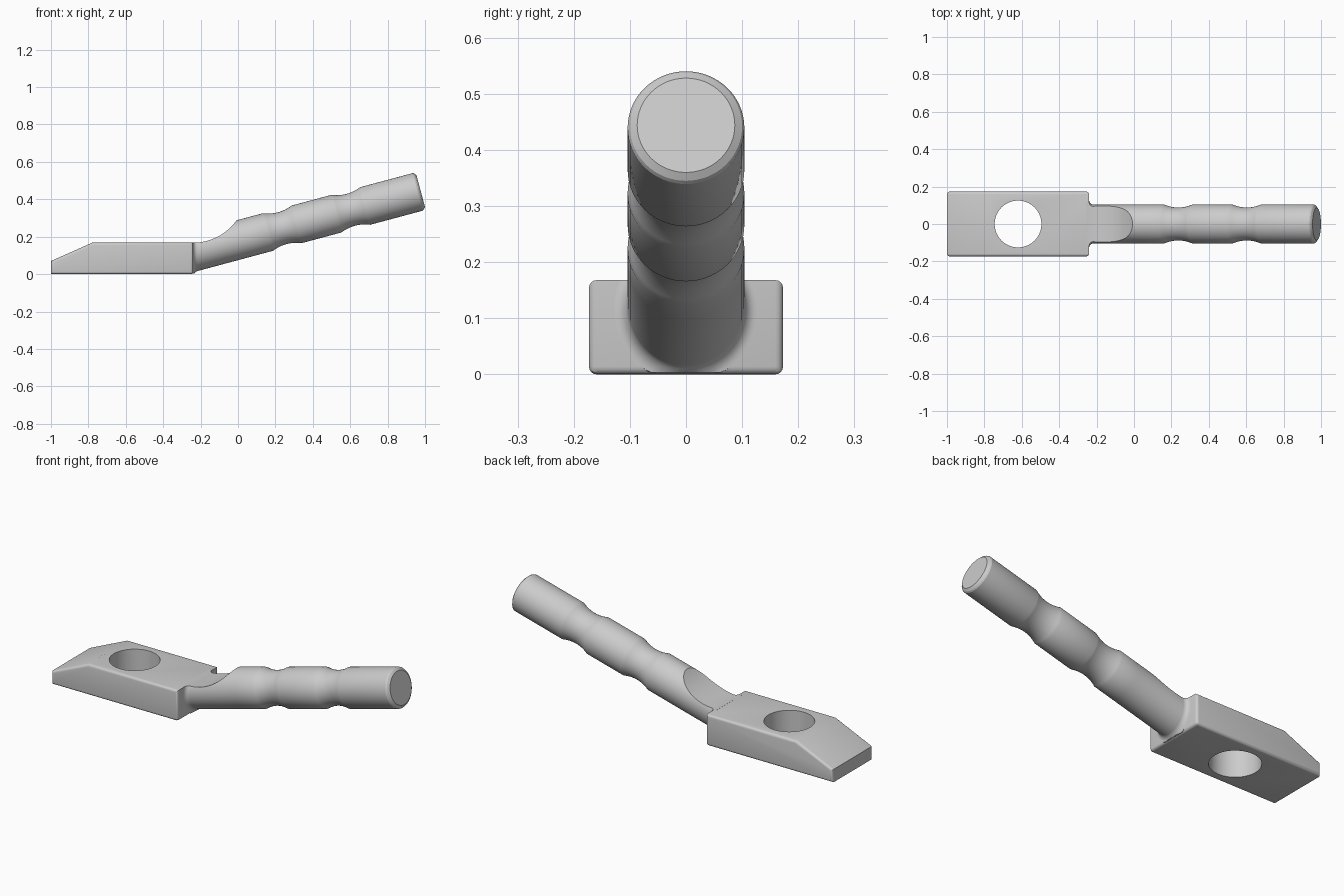
import bpy, bmesh, math

if "Cube" in bpy.data.objects:
    bpy.data.objects.remove(bpy.data.objects["Cube"])

TILT = math.radians(15)
C, S, T = math.cos(TILT), math.sin(TILT), math.tan(TILT)
R = 0.104          # rod radius
JOIN = -0.24       # x where rod meets plate
N = 64             # sides of the rod


def new_object(name, bm):
    bmesh.ops.recalc_face_normals(bm, faces=bm.faces)
    me = bpy.data.meshes.new(name)
    bm.to_mesh(me)
    bm.free()
    ob = bpy.data.objects.new(name, me)
    bpy.context.collection.objects.link(ob)
    return ob


def cut(ob, radius, depth, loc, rot):
    """Subtract a cylinder, then shade the result."""
    bpy.ops.mesh.primitive_cylinder_add(vertices=128, radius=radius, depth=depth,
                                        location=loc, rotation=rot)
    cutter = bpy.context.object
    mod = ob.modifiers.new("cut", 'BOOLEAN')
    mod.operation, mod.solver, mod.object = 'DIFFERENCE', 'EXACT', cutter
    bpy.ops.object.select_all(action='DESELECT')
    bpy.context.view_layer.objects.active = ob
    ob.select_set(True)
    bpy.ops.object.modifier_apply(modifier=mod.name)
    bpy.data.objects.remove(cutter, do_unlink=True)
    bpy.ops.object.shade_smooth_by_angle(angle=math.radians(25))


# Mounting plate: side profile extruded across y
profile = [(-1, 0), (JOIN, 0), (JOIN, 0.168), (-0.78, 0.168), (-1, 0.07)]
W = 0.173
bm = bmesh.new()
a = [bm.verts.new((x, -W, z)) for x, z in profile]
b = [bm.verts.new((x, W, z)) for x, z in profile]
bm.faces.new(a)
bm.faces.new(b[::-1])
for i in range(5):
    j = (i + 1) % 5
    bm.faces.new((a[i], b[i], b[j], a[j]))
# round the side outlines and the lower edge under the rod
edges = []
for e in bm.edges:
    p, q = e.verts[0].co, e.verts[1].co
    along_side = abs(p.y - q.y) < 1e-5
    under_rod = p.x > -0.3 and q.x > -0.3 and p.z < 0.01 and q.z < 0.01
    if along_side or under_rod:
        edges.append(e)
bmesh.ops.bevel(bm, geom=edges, offset=0.014, segments=4, profile=0.5, affect='EDGES')
plate = new_object("plate", bm)
cut(plate, 0.125, 1, (-0.62, 0, 0.1), (0, 0, 0))

# Rod: rings along a tilted axis; (axis x, radius, ring is vertical)
FIL = 0.024
rings = [(JOIN - 0.015, R + FIL, True)]
for i in range(7):   # fillet flaring into the plate
    t = i / 6 * math.pi / 2
    rings.append((JOIN + FIL * (1 - math.cos(t)), R + FIL * (1 - math.sin(t)), True))
rings.append((0.06, R, False))
for mid in (0.237, 0.603):   # shallow waists
    for i in range(13):
        t = i / 6 - 1
        rings.append((mid + 0.077 * t, R - 0.016 * (1 - t * t), False))
rings += [(0.961, R, False), (0.968, 0.1, False), (0.977, 0.087, False)]

bm = bmesh.new()
loops = []
for x, r, vertical in rings:
    zc = 0.3625 + (x - 0.673) * T
    loop = []
    for k in range(N):
        th = 2 * math.pi * k / N
        y, h = r * math.cos(th), r * math.sin(th)
        co = (x, y, max(zc + h / C, 0.003)) if vertical else (x - h * S, y, zc + h * C)
        loop.append(bm.verts.new(co))
    loops.append(loop)
for p, q in zip(loops, loops[1:]):
    for k in range(N):
        m = (k + 1) % N
        bm.faces.new((p[k], p[m], q[m], q[k]))
bm.faces.new(loops[0][::-1])
bm.faces.new(loops[-1])
rod = new_object("rod", bm)
# concave scoop blending the plate top into the rod
cut(rod, 0.285, 1, (JOIN, 0, 0.168 + 0.285), (math.pi / 2, 0, 0))
